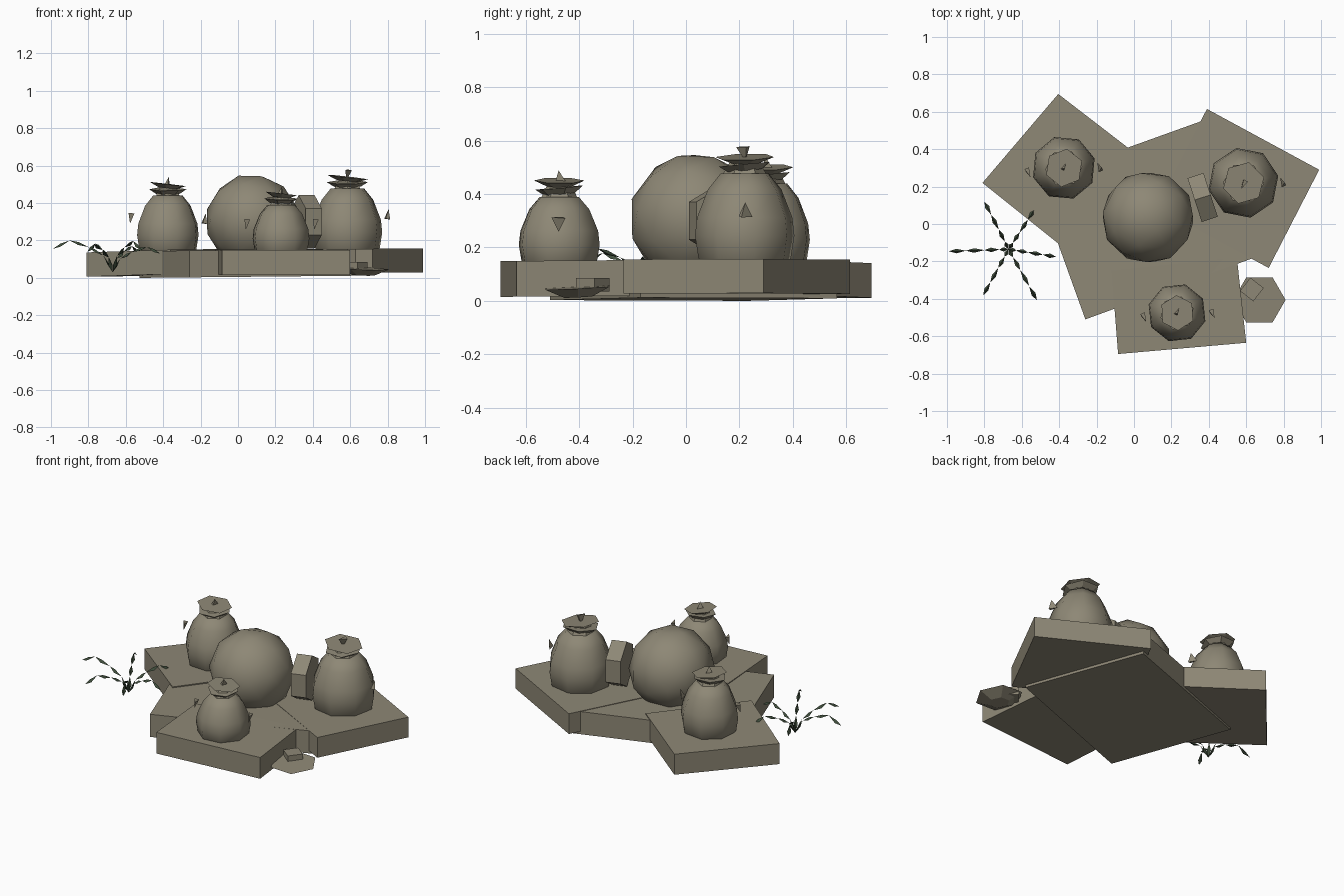
import bpy, bmesh, math
from math import cos, sin, radians, pi
from mathutils import Vector, Matrix, Euler

cube = bpy.data.objects.get("Cube")
if cube:
    bpy.data.objects.remove(cube, do_unlink=True)


def material(name, rgb):
    m = bpy.data.materials.new(name)
    m.use_nodes = True
    m.diffuse_color = (*rgb, 1)
    bsdf = m.node_tree.nodes["Principled BSDF"]
    bsdf.inputs["Base Color"].default_value = (*rgb, 1)
    bsdf.inputs["Roughness"].default_value = 0.9
    return m


STONE = material("warm grey stone", (0.27, 0.245, 0.18))
LEAF = material("dark green leaf", (0.05, 0.075, 0.045))


def finish(name, bm, mat=STONE, smooth=False):
    bmesh.ops.recalc_face_normals(bm, faces=bm.faces)
    mesh = bpy.data.meshes.new(name)
    bm.to_mesh(mesh)
    bm.free()
    mesh.materials.append(mat)
    obj = bpy.data.objects.new(name, mesh)
    bpy.context.collection.objects.link(obj)
    if smooth:
        for p in mesh.polygons:
            p.use_smooth = True
    return obj


def cone(name, sides, r1, r2, depth, loc, rot=(0, 0, 0)):
    bm = bmesh.new()
    mat = Matrix.Translation(loc) @ Euler(rot).to_matrix().to_4x4()
    bmesh.ops.create_cone(bm, cap_ends=True, segments=sides, radius1=r1,
                          radius2=r2, depth=depth, matrix=mat)
    return finish(name, bm)


def slab(name, corners, top, thick, slope_x=0.0, slope_y=0.0):
    """Flat paving slab, extruded down from a slightly sloping top."""
    bm = bmesh.new()
    cx = sum(c[0] for c in corners) / 4
    cy = sum(c[1] for c in corners) / 4
    verts = [bm.verts.new((x, y, top + slope_x * (x - cx) + slope_y * (y - cy)))
             for x, y in corners]
    face = bm.faces.new(verts)
    out = bmesh.ops.extrude_face_region(bm, geom=[face])["geom"]
    low = [v for v in out if isinstance(v, bmesh.types.BMVert)]
    bmesh.ops.translate(bm, verts=low, vec=(0, 0, -thick))
    finish(name, bm)


# Four overlapping ground slabs
slab("main_slab", [(-0.26, -0.51), (0.67, -0.17), (0.405, 0.566), (-0.527, 0.231)],
     0.149, 0.143, 0.01)
slab("back_right_slab", [(-0.81, 0.22), (-0.36, -0.14), (0.03, 0.36), (-0.405, 0.695)],
     0.146, 0.13, 0.025, -0.01)
slab("left_slab", [(0.39, 0.615), (0.12, 0.09), (0.72, -0.235), (0.99, 0.29)],
     0.155, 0.128, 0.004)
slab("front_slab", [(-0.085, -0.695), (0.60, -0.635), (0.55, -0.18), (-0.12, -0.25)],
     0.151, 0.134, 0.0, 0.008)

# Large faceted boulder
bm = bmesh.new()
bmesh.ops.create_icosphere(bm, subdivisions=2, radius=0.25,
                           matrix=Matrix.Translation((0.075, 0.035, 0.307))
                           @ Euler((0.3, 0.15, 0.2)).to_matrix().to_4x4())
finish("boulder", bm, smooth=True)

# Tied sacks: (radius factor, height factor) of the body, bottom to top
BODY = [(0.7, 0.0), (0.93, 0.16), (1.0, 0.38), (0.96, 0.56), (0.74, 0.84), (0.48, 1.0)]


def small_horn(name, loc, turn, flip):
    """Little three-sided spike, flattened front to back."""
    horn = cone(name, 3, 0.034, 0, 0.055, (0, 0, 0))
    tilt = Euler((pi if flip else 0, 0.2, turn)).to_matrix().to_4x4()
    horn.data.transform(Matrix.Translation(loc) @ tilt @ Matrix.Diagonal((0.45, 1, 1, 1)))


def sack(name, x, y, radius, top, turn, flips):
    base, sides = 0.10, 8
    bm = bmesh.new()
    rings = []
    for rf, hf in BODY:
        z = base + (top - base) * hf
        rings.append([bm.verts.new((x + radius * rf * cos(turn + 2 * pi * i / sides),
                                    y + radius * rf * sin(turn + 2 * pi * i / sides), z))
                      for i in range(sides)])
    for a, b in zip(rings, rings[1:]):
        for i in range(sides):
            j = (i + 1) % sides
            bm.faces.new((a[i], a[j], b[j], b[i]))
    bm.faces.new(rings[0])
    bm.faces.new(rings[-1])
    finish(name + "_body", bm, smooth=True)
    # Neck and two flared, tilted frills
    cone(name + "_neck", 6, radius * 0.45, radius * 0.3, 0.05, (x, y, top + 0.015))
    cone(name + "_lower_frill", 6, radius * 0.38, radius * 0.58, 0.024,
         (x, y, top + 0.022), (0.08, -0.05, turn + 0.3))
    cone(name + "_upper_frill", 6, radius * 0.3, radius * 0.6, 0.022,
         (x, y, top + 0.05), (0.1, 0.06, turn + 0.6))
    # Spikes on both sides and on top
    mid = base + (top - base) * 0.64
    small_horn(name + "_right_spike", (x - radius - 0.025, y - 0.02, mid), 0.4, flips[0])
    small_horn(name + "_left_spike", (x + radius + 0.025, y, mid), 0.4, flips[1])
    small_horn(name + "_top_spike", (x, y, top + 0.072), -0.5, flips[2])


sack("back_right_sack", -0.375, 0.30, 0.172, 0.44, 0.3, (True, False, False))
sack("left_sack", 0.585, 0.22, 0.190, 0.478, 0.2, (True, False, True))
sack("front_sack", 0.23, -0.475, 0.158, 0.39, 0.5, (True, True, False))

# Six-sided wheel standing on edge between boulder and sack
wheel = cone("standing_wheel", 6, 0.142, 0.142, 0.09, (0, 0, 0))
flat_top = Matrix.Rotation(pi / 2, 4, 'Y') @ Matrix.Rotation(pi / 6, 4, 'Z')
# put a pair of hexagon points level, then lay its axis across
flat_top = Matrix.Rotation(radians(18), 4, 'Z') @ flat_top
wheel.data.transform(Matrix.Translation((0.367, 0.142, 0.30)) @ flat_top)

# Loose lid lying beside the slabs, with its small block handle
cone("fallen_lid", 6, 0.06, 0.14, 0.035, (0.67, -0.405, 0.032), (0.06, 0, pi / 6))
bm = bmesh.new()
bmesh.ops.create_cube(bm, size=1, matrix=Matrix.Translation((0.63, -0.35, 0.06))
                      @ Matrix.Rotation(radians(52), 4, 'Z')
                      @ Matrix.Diagonal((0.09, 0.09, 0.05, 1)))
finish("lid_handle", bm)

# Arching plant: each frond is a chain of diamond leaflets
ARC = [(0.0, 0.03), (0.05, 0.12), (0.13, 0.165), (0.23, 0.20), (0.32, 0.155)]
FRONDS = [(182, 1.0), (-9, 0.8), (117, 0.9), (57, 0.82), (241, 0.88), (299, 0.98)]
bm = bmesh.new()
for angle, size in FRONDS:
    a = radians(angle)
    out, side = Vector((cos(a), sin(a), 0)), Vector((-sin(a), cos(a), 0))
    root = Vector((-0.67, -0.135, 0))
    pts = [root + out * r * size + Vector((0, 0, 0.03 + (z - 0.03) * size))
           for r, z in ARC]
    for p, q in zip(pts, pts[1:]):
        mid = p.lerp(q, 0.55)
        ridge = Vector((0, 0, 0.008))
        tips = [bm.verts.new(v) for v in
                (p, mid + side * 0.012 - ridge, q, mid - side * 0.012 - ridge, mid + ridge)]
        for i in range(4):
            bm.faces.new((tips[i], tips[(i + 1) % 4], tips[4]))
        bm.faces.new(tips[:4])
finish("arching_plant", bm, LEAF)
